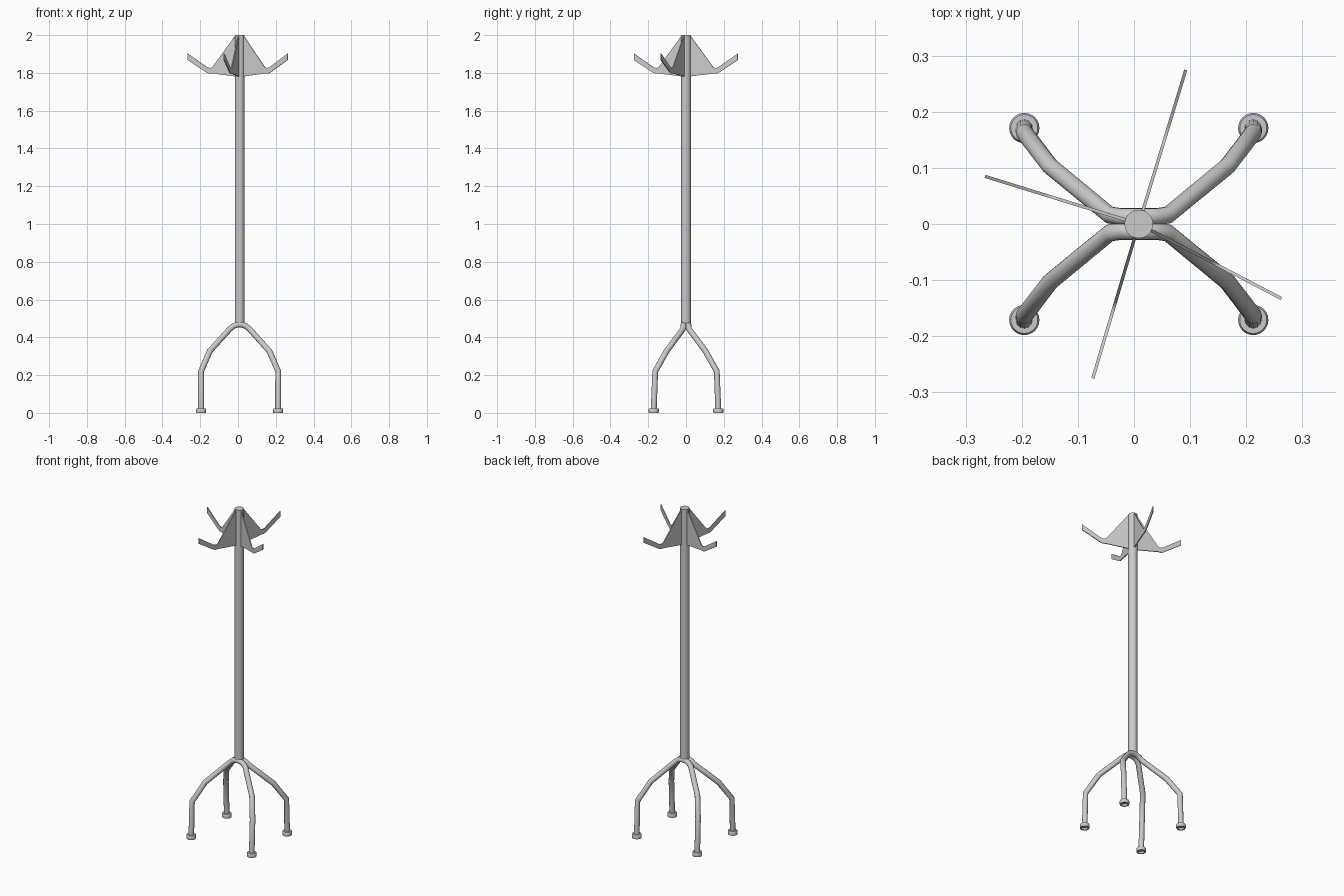
import bpy, bmesh, math

if "Cube" in bpy.data.objects:
    bpy.data.objects.remove(bpy.data.objects["Cube"])

CX = 0.0085  # pole axis in x


def finish(name, bm):
    bmesh.ops.recalc_face_normals(bm, faces=bm.faces)
    mesh = bpy.data.meshes.new(name)
    bm.to_mesh(mesh)
    bm.free()
    obj = bpy.data.objects.new(name, mesh)
    bpy.context.collection.objects.link(obj)
    bpy.ops.object.select_all(action='DESELECT')
    obj.select_set(True)
    bpy.context.view_layer.objects.active = obj
    bpy.ops.object.shade_smooth_by_angle(angle=math.radians(40))
    return obj


def lathe(name, profile, x, y, steps=24):
    bm = bmesh.new()
    vs = [bm.verts.new((r, 0, z)) for r, z in profile]
    es = [bm.edges.new(p) for p in zip(vs, vs[1:])]
    bmesh.ops.spin(bm, geom=vs + es, cent=(0, 0, 0), axis=(0, 0, 1),
                   angle=math.tau, steps=steps)
    bmesh.ops.remove_doubles(bm, verts=bm.verts, dist=1e-5)
    bmesh.ops.translate(bm, verts=bm.verts, vec=(x, y, 0))
    return finish(name, bm)


def tube(name, path, radius):
    cu = bpy.data.curves.new(name, 'CURVE')
    cu.dimensions = '3D'
    cu.bevel_depth = radius
    cu.bevel_resolution = 4
    cu.use_fill_caps = True
    sp = cu.splines.new('POLY')
    sp.points.add(len(path) - 1)
    for p, co in zip(sp.points, path):
        p.co = (*co, 1)
    obj = bpy.data.objects.new(name, cu)
    bpy.context.collection.objects.link(obj)
    return obj


# Central pole
lathe("pole", [(0, 0.475), (0.0255, 0.475), (0.0255, 2.0), (0, 2.0)], CX, 0)

# Legs: two bent tubes, each arching from left foot to right foot
half = [(0.204, 0.171, 0.012), (0.204, 0.163, 0.22), (0.158, 0.103, 0.327),
        (0.052, 0.016, 0.444), (0.032, 0.013, 0.460), (0.012, 0.013, 0.467)]
for side, s in (("front", -1), ("back", 1)):
    path = [(CX - x, s * y, z) for x, y, z in half]
    path += [(CX + x, s * y, z) for x, y, z in reversed(half)]
    tube(side + "_leg_pair", path, 0.0155)

    # Foot caps, hollow underneath
    for label, sx in (("left", -1), ("right", 1)):
        lathe(f"{side}_{label}_foot",
              [(0, 0.012), (0.018, 0.012), (0.018, 0.0), (0.026, 0.0),
               (0.027, 0.005), (0.027, 0.019), (0.024, 0.024), (0, 0.024)],
              CX + sx * 0.204, s * 0.171)

# Coat hooks: thin upright plates radiating from the pole top
hook = [(0.0, 2.0), (0.022, 2.0), (0.145, 1.838), (0.152, 1.829),
        (0.162, 1.826), (0.178, 1.829), (0.287, 1.902), (0.287, 1.868),
        (0.185, 1.803), (0.172, 1.797), (0.150, 1.797), (0.0, 1.778)]
tips = [(0.093, 0.277), (-0.266, 0.085), (-0.074, -0.277), (0.263, -0.133)]
for i, (tx, ty) in enumerate(tips):
    a = math.atan2(ty, tx - CX)
    ux, uy = math.cos(a), math.sin(a)
    t = 0.0028
    bm = bmesh.new()
    face = bm.faces.new([bm.verts.new((CX + r * ux - t * uy, r * uy + t * ux, z))
                         for r, z in hook])
    ext = bmesh.ops.extrude_face_region(bm, geom=[face], use_keep_orig=True)
    moved = [v for v in ext["geom"] if isinstance(v, bmesh.types.BMVert)]
    bmesh.ops.translate(bm, verts=moved, vec=(2 * t * uy, -2 * t * ux, 0))
    finish(f"coat_hook_{i + 1}", bm)
